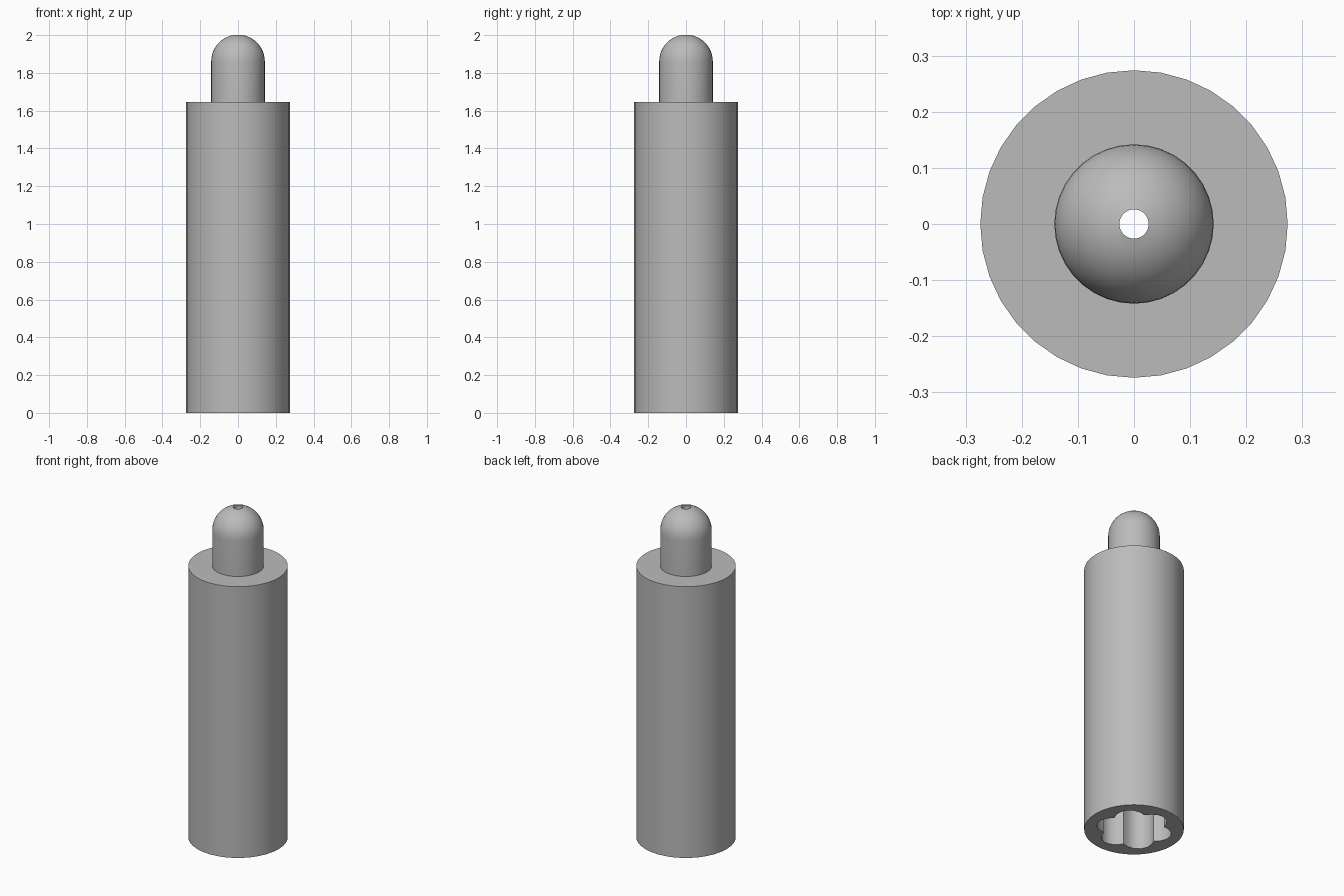
import bpy, bmesh, math

cube = bpy.data.objects.get("Cube")
if cube:
    bpy.data.objects.remove(cube, do_unlink=True)

SIDES = 36
BODY_R, BODY_TOP = 0.274, 1.645
TIP_R, BORE_R, TIP_TOP = 0.142, 0.026, 2.0
SOCKET_TOP = 1.5


def round_section(radius):
    return lambda a: radius


def fluted_section(a):
    # six outward lobes meeting at sharp inward ridges
    return 0.168 + 0.046 * abs(math.sin(3 * (a - math.radians(10))))


def ring(bm, section, z):
    angles = [math.tau * i / SIDES for i in range(SIDES)]
    return [bm.verts.new((section(a) * math.cos(a), section(a) * math.sin(a), z))
            for a in angles]


def skin(bm, lower, upper):
    for i in range(SIDES):
        j = (i + 1) % SIDES
        bm.faces.new((lower[i], lower[j], upper[j], upper[i]))


grey = bpy.data.materials.new("plain grey")
grey.use_nodes = True
colour = (0.5, 0.5, 0.5, 1)
grey.diffuse_color = colour
grey.node_tree.nodes["Principled BSDF"].inputs["Base Color"].default_value = colour

# Outer wall, shoulder and straight part of the tip
dome_base = TIP_TOP - math.sqrt(TIP_R ** 2 - BORE_R ** 2)
sections = [(round_section(BODY_R), 0), (round_section(BODY_R), BODY_TOP),
            (round_section(TIP_R), BODY_TOP)]

# Rounded dome, ending at the rim of the bore
dome_end = math.acos(BORE_R / TIP_R)
for step in range(11):
    t = dome_end * step / 10
    sections.append((round_section(TIP_R * math.cos(t)),
                     dome_base + TIP_R * math.sin(t)))

# Narrow bore leading down into the fluted socket
sections += [(round_section(BORE_R), SOCKET_TOP),
             (fluted_section, SOCKET_TOP), (fluted_section, 0)]

bm = bmesh.new()
rings = [ring(bm, section, z) for section, z in sections]
for lower, upper in zip(rings, rings[1:] + rings[:1]):
    skin(bm, lower, upper)
bmesh.ops.recalc_face_normals(bm, faces=bm.faces)

mesh = bpy.data.meshes.new("socket_sleeve")
bm.to_mesh(mesh)
bm.free()
mesh.materials.append(grey)
sleeve = bpy.data.objects.new("socket_sleeve", mesh)
bpy.context.collection.objects.link(sleeve)

# Smooth walls with crisp rims and ridges
bpy.ops.object.select_all(action="DESELECT")
sleeve.select_set(True)
bpy.context.view_layer.objects.active = sleeve
bpy.ops.object.shade_smooth_by_angle(angle=math.radians(30))
